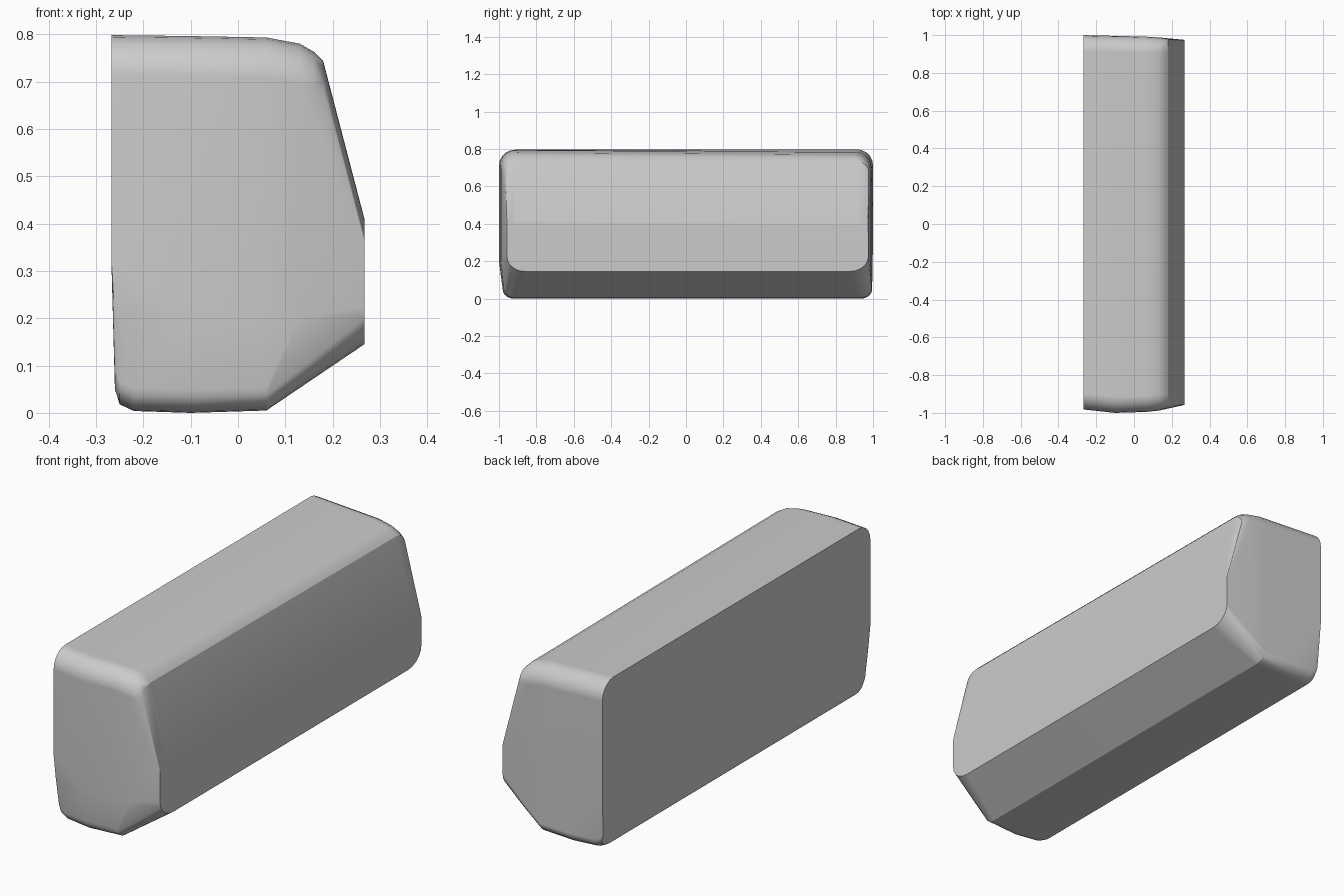
import bpy, bmesh
from math import sin, cos, pi, radians

if "Cube" in bpy.data.objects:
    bpy.data.objects.remove(bpy.data.objects["Cube"])

# Slices along x: x, front y, back y, bottom z, top z, bottom radius, top radius
SLICES = [
    (-0.267, -0.982, 1.000, 0.300, 0.798, 0.02, 0.085),
    (-0.260, -0.975, 0.985, 0.050, 0.790, 0.05, 0.085),
    (-0.250, -0.978, 0.985, 0.018, 0.790, 0.06, 0.085),
    (-0.220, -0.985, 0.988, 0.004, 0.797, 0.06, 0.085),
    (-0.100, -1.000, 0.995, 0.000, 0.796, 0.06, 0.085),
    (0.060, -0.995, 0.992, 0.005, 0.793, 0.06, 0.085),
    (0.130, -0.988, 0.988, 0.060, 0.780, 0.06, 0.085),
    (0.160, -0.978, 0.984, 0.080, 0.763, 0.06, 0.075),
    (0.180, -0.968, 0.980, 0.095, 0.743, 0.06, 0.065),
    (0.267, -0.958, 0.975, 0.145, 0.410, 0.10, 0.050),
]


def slice_points(x, y0, y1, z0, z1, rb, rt, steps=5):
    """Rounded rectangle whose lower corners draw in a little."""
    pts = []
    for y, side in ((y0, -1), (y1, 1)):
        inset = 0.02 if side < 0 and z0 < 0.1 else 0.0
        top = z1 - (0.010 if side > 0 and x > -0.267 else 0.0)
        for i in range(steps + 1):
            a = pi / 2 * i / steps
            pts.append((x, y - side * rt * (1 - cos(a)), top - rt * (1 - sin(a))))
            pts.append((x, y - side * (inset + rb * (1 - cos(a))),
                        z0 + 0.8 * rb * (1 - sin(a))))
        pts.append((x, y, max(z0 + rb, 0.2)))
    return pts


# Body: convex shell around the slices
bm = bmesh.new()
for s in SLICES:
    for p in slice_points(*s):
        bm.verts.new(p)
bmesh.ops.remove_doubles(bm, verts=bm.verts, dist=0.0005)
bmesh.ops.convex_hull(bm, input=bm.verts[:])
bmesh.ops.delete(bm, geom=[v for v in bm.verts if not v.link_faces], context='VERTS')
bmesh.ops.dissolve_limit(bm, angle_limit=radians(1), verts=bm.verts[:], edges=bm.edges[:])
bmesh.ops.recalc_face_normals(bm, faces=bm.faces[:])

mesh = bpy.data.meshes.new("bevelled_block")
bm.to_mesh(mesh)
bm.free()
block = bpy.data.objects.new("bevelled_block", mesh)
bpy.context.collection.objects.link(block)
bpy.context.view_layer.objects.active = block
block.select_set(True)
bpy.ops.object.shade_smooth_by_angle(angle=radians(30))

# Keep shading of the large flat faces crisp
weighted = block.modifiers.new("weighted_normals", 'WEIGHTED_NORMAL')
weighted.keep_sharp = True
